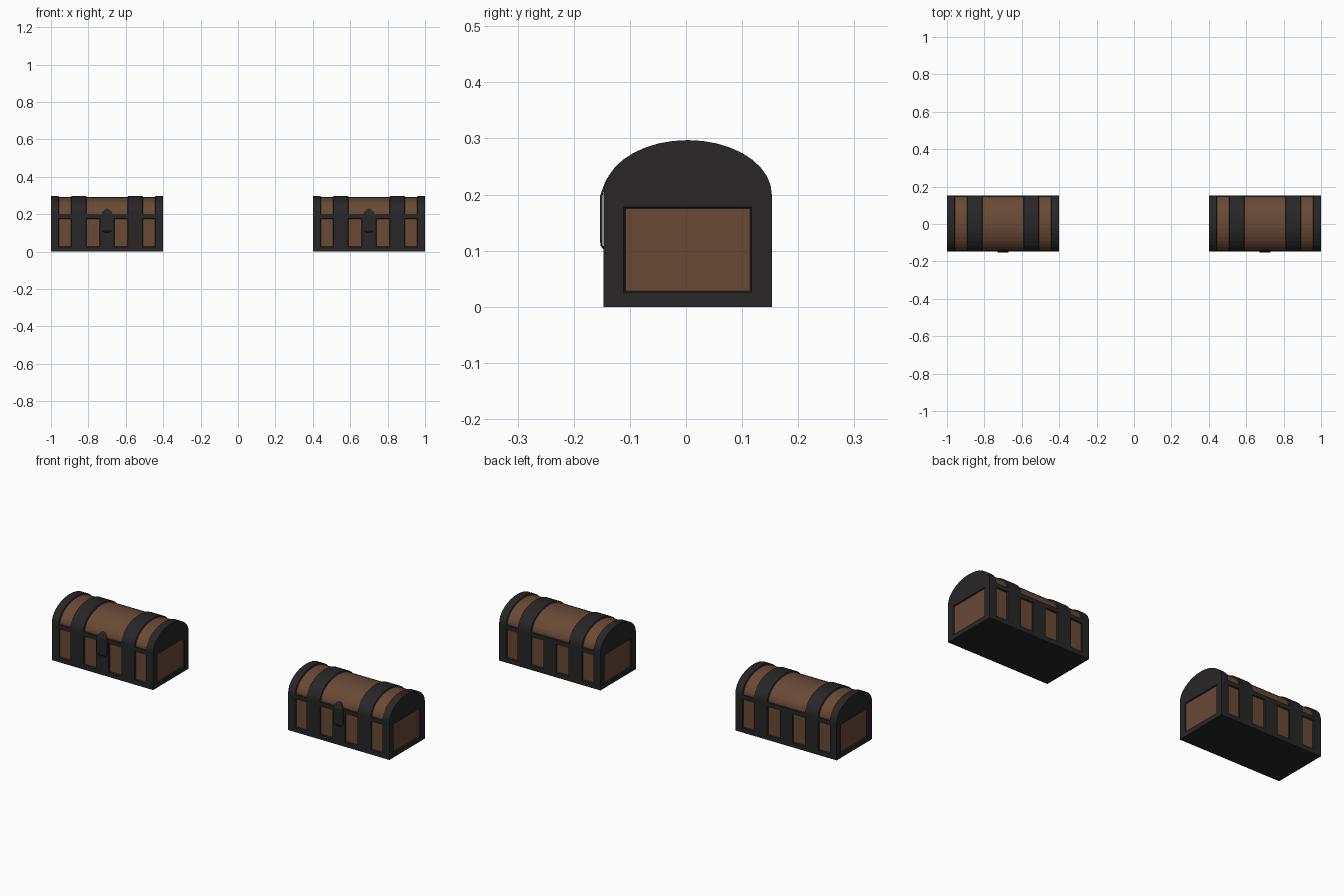
import bpy, bmesh, math

if "Cube" in bpy.data.objects:
    bpy.data.objects.remove(bpy.data.objects["Cube"])

def material(name, color):
    m = bpy.data.materials.new(name)
    m.diffuse_color = (*color, 1)
    m.use_nodes = True
    m.node_tree.nodes["Principled BSDF"].inputs["Base Color"].default_value = m.diffuse_color
    return m

WOOD = material("wood", (0.14, 0.068, 0.036))
IRON = material("iron", (0.021, 0.019, 0.02))
YC = 0.003                      # chest centre in y
W, H, TOP = 0.15, 0.2, 0.297    # half depth, wall height, lid top
Z0, Z1 = 0.025, 0.178           # wood panel bottom and top
ARC = 18

def chest_mesh():
    bm = bmesh.new()
    # cross-section, going up the front, over the lid and down the back
    prof = [(-W, 0), (-W, Z0), (-W, Z1)]
    for i in range(ARC + 1):
        a = math.pi * i / ARC
        prof.append((-W * math.cos(a), H + (TOP - H) * math.sin(a)))
    prof += [(W, Z1), (W, Z0), (W, 0)]
    n = len(prof)
    half = [0.037, 0.112, 0.19, 0.259, 0.3]
    xs = [-h for h in reversed(half)] + half
    rings = [[bm.verts.new((x, y + YC, z)) for y, z in prof] for x in xs]
    panels = []
    for c in range(len(xs) - 1):
        for i in range(n):
            j = (i + 1) % n
            f = bm.faces.new((rings[c][i], rings[c][j], rings[c + 1][j], rings[c + 1][i]))
            wall = i in (1, n - 3) and c in (1, 3, 5, 7)
            lid = 3 <= i < 3 + ARC and c in (1, 3, 4, 5, 7)
            if wall or lid:
                panels.append(f)
    # end walls, each with one framed panel
    for r in (rings[0], rings[-1]):
        x = r[0].co.x
        a, b, c, d = [bm.verts.new((x, y + YC, z)) for y, z in
                      ((-0.114, Z0), (0.114, Z0), (0.114, Z1), (-0.114, Z1))]
        bm.faces.new((r[0], r[-1], r[-2], b, a, r[1]))
        bm.faces.new((r[1], a, d, r[2]))
        bm.faces.new((b, r[-2], r[-3], c))
        bm.faces.new([d, c] + [r[k] for k in range(n - 3, 1, -1)])
        panels.append(bm.faces.new((a, b, c, d)))
    bmesh.ops.recalc_face_normals(bm, faces=bm.faces)
    # sink the wood into the iron frame
    bmesh.ops.inset_region(bm, faces=panels, thickness=0.003, depth=-0.006,
                           use_even_offset=True, use_boundary=True)
    for f in panels:
        f.material_index = 1
    me = bpy.data.meshes.new("chest")
    bm.to_mesh(me)
    bm.free()
    me.materials.append(IRON)
    me.materials.append(WOOD)
    return me

def latch_mesh():
    # rows of z, half width, y
    rows = [(0.102, 0.010, -0.147), (0.109, 0.024, -0.1525), (0.118, 0.030, -0.153),
            (0.198, 0.030, -0.153), (0.212, 0.024, -0.148), (0.222, 0.016, -0.144),
            (0.230, 0.006, -0.140)]
    bm = bmesh.new()
    pairs = [(bm.verts.new((-w, y, z)), bm.verts.new((w, y, z))) for z, w, y in rows]
    for p, q in zip(pairs, pairs[1:]):
        bm.faces.new((p[0], p[1], q[1], q[0]))
    me = bpy.data.meshes.new("latch")
    bm.to_mesh(me)
    bm.free()
    me.materials.append(IRON)
    return me

chest, latch = chest_mesh(), latch_mesh()
for side, x in (("left", -0.7), ("right", 0.7)):
    for part, me in (("chest", chest), ("latch", latch)):
        ob = bpy.data.objects.new(f"{side}_{part}", me)
        ob.location.x = x
        bpy.context.collection.objects.link(ob)
        if part == "latch":
            mod = ob.modifiers.new("thickness", 'SOLIDIFY')
            mod.thickness = 0.004
            mod.offset = -1
